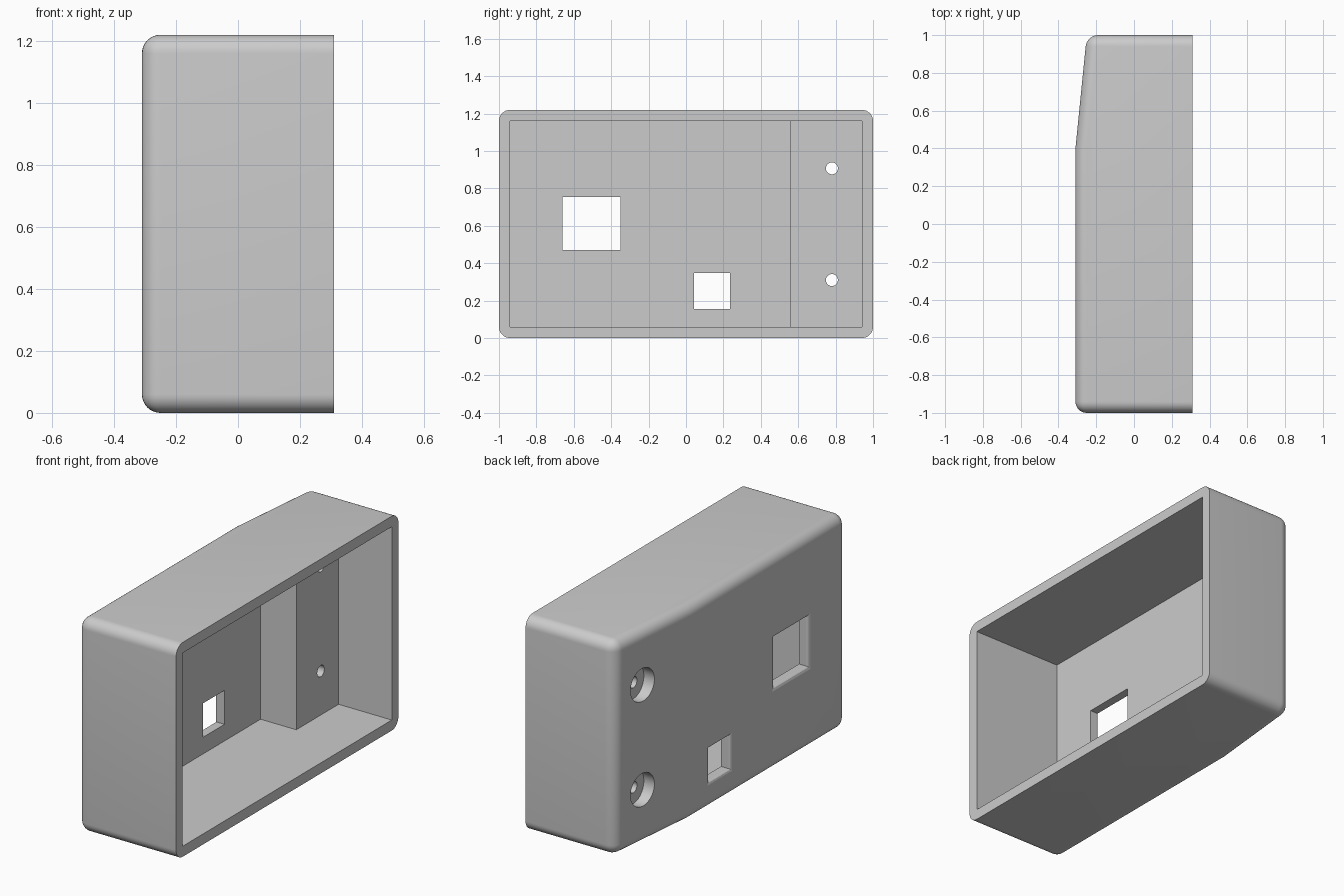
import bpy, bmesh, math
from mathutils import Matrix

if "Cube" in bpy.data.objects:
    bpy.data.objects.remove(bpy.data.objects["Cube"])

grey = bpy.data.materials.new("light grey plastic")
grey.diffuse_color = (0.6, 0.6, 0.6, 1)
grey.use_nodes = True
grey.node_tree.nodes["Principled BSDF"].inputs["Base Color"].default_value = grey.diffuse_color


def make(name, bm):
    bmesh.ops.recalc_face_normals(bm, faces=bm.faces)
    me = bpy.data.meshes.new(name)
    bm.to_mesh(me)
    bm.free()
    me.materials.append(grey)
    ob = bpy.data.objects.new(name, me)
    bpy.context.collection.objects.link(ob)
    return ob


def loft(name, rings):
    """Closed solid through rings of equal point count."""
    bm = bmesh.new()
    loops = [[bm.verts.new(p) for p in r] for r in rings]
    n = len(loops[0])
    for a, b in zip(loops, loops[1:]):
        for i in range(n):
            j = (i + 1) % n
            bm.faces.new((a[i], a[j], b[j], b[i]))
    bm.faces.new(loops[0])
    bm.faces.new(loops[-1])
    return make(name, bm)


def box_ring(x, y0, y1, z0, z1, grow=0):
    y0, y1, z0, z1 = y0 - grow, y1 + grow, z0 - grow, z1 + grow
    return [(x, y0, z0), (x, y1, z0), (x, y1, z1), (x, y0, z1)]


def box(name, x0, x1, *yz):
    return loft(name, [box_ring(x0, *yz), box_ring(x1, *yz)])


def cylinder(name, x0, x1, y, z, r):
    def ring(x):
        return [(x, y + r * math.cos(t * math.pi / 20), z + r * math.sin(t * math.pi / 20))
                for t in range(40)]
    return loft(name, [ring(x0), ring(x1)])


def window(name, yz, r):
    """Square opening with an outward rounded lip of radius r."""
    rings = [box_ring(-0.4, *yz, r), box_ring(FACE, *yz, r)]
    for k in range(1, 7):
        a = k / 6 * math.pi / 2
        rings.append(box_ring(FACE + r * math.sin(a) , *yz, r * (1 - math.sin(math.acos(1 - math.sin(a))))
                              if k < 6 else 0))
    rings.append(box_ring(-0.15, *yz))
    return loft(name, rings)


def cut(ob, cutter):
    m = ob.modifiers.new("cut", 'BOOLEAN')
    m.operation, m.solver, m.object = 'DIFFERENCE', 'EXACT', cutter
    bpy.context.view_layer.objects.active = ob
    bpy.ops.object.modifier_apply(modifier=m.name)
    bpy.data.objects.remove(cutter)


RIM, FACE, H, WALL = 0.31, -0.31, 1.22, 0.06

# Outer body: tapered profile, all edges rounded except the open rim and taper crease
profile = [(RIM, -1), (FACE, -1), (FACE, 0.4), (-0.25, 1), (RIM, 1)]
bm = bmesh.new()
low, high = [[bm.verts.new((x, y, z)) for x, y in profile] for z in (0, H)]
bm.faces.new(low)
bm.faces.new(high)
for i in range(5):
    j = (i + 1) % 5
    bm.faces.new((low[i], low[j], high[j], high[i]))
bmesh.ops.recalc_face_normals(bm, faces=bm.faces)
rounded = [e for e in bm.edges
           if not all(abs(v.co.x - RIM) < 1e-4 for v in e.verts)
           and not all(abs(v.co.y - 0.4) < 1e-4 for v in e.verts)]
bmesh.ops.bevel(bm, geom=rounded, offset=WALL, offset_type='OFFSET',
                segments=8, profile=0.5, affect='EDGES')
shell = make("enclosure_shell", bm)

# Cavity, leaving a raised mounting block at the back end
cut(shell, loft("cavity", [
    [(x, y, z) for x, y in [(0.5, -0.94), (-0.25, -0.94), (-0.25, 0.56),
                            (-0.025, 0.56), (-0.025, 0.94), (0.5, 0.94)]]
    for z in (WALL, H - WALL)]))

# Screw holes with counterbores
for z in (0.31, 0.907):
    cut(shell, cylinder("screw_recess", -0.4, -0.215, 0.78, z, 0.094))
    cut(shell, cylinder("screw_hole", -0.3, 0.1, 0.78, z, 0.032))

# Two rectangular openings with rounded lips
cut(shell, window("large_window", (-0.66, -0.35, 0.47, 0.755), 0.018))
cut(shell, window("small_window", (0.042, 0.235, 0.155, 0.348), 0.014))

# Smooth rounding, sharp edges kept
bpy.ops.object.select_all(action='DESELECT')
shell.select_set(True)
bpy.context.view_layer.objects.active = shell
bpy.ops.object.shade_smooth_by_angle(angle=math.radians(20))
